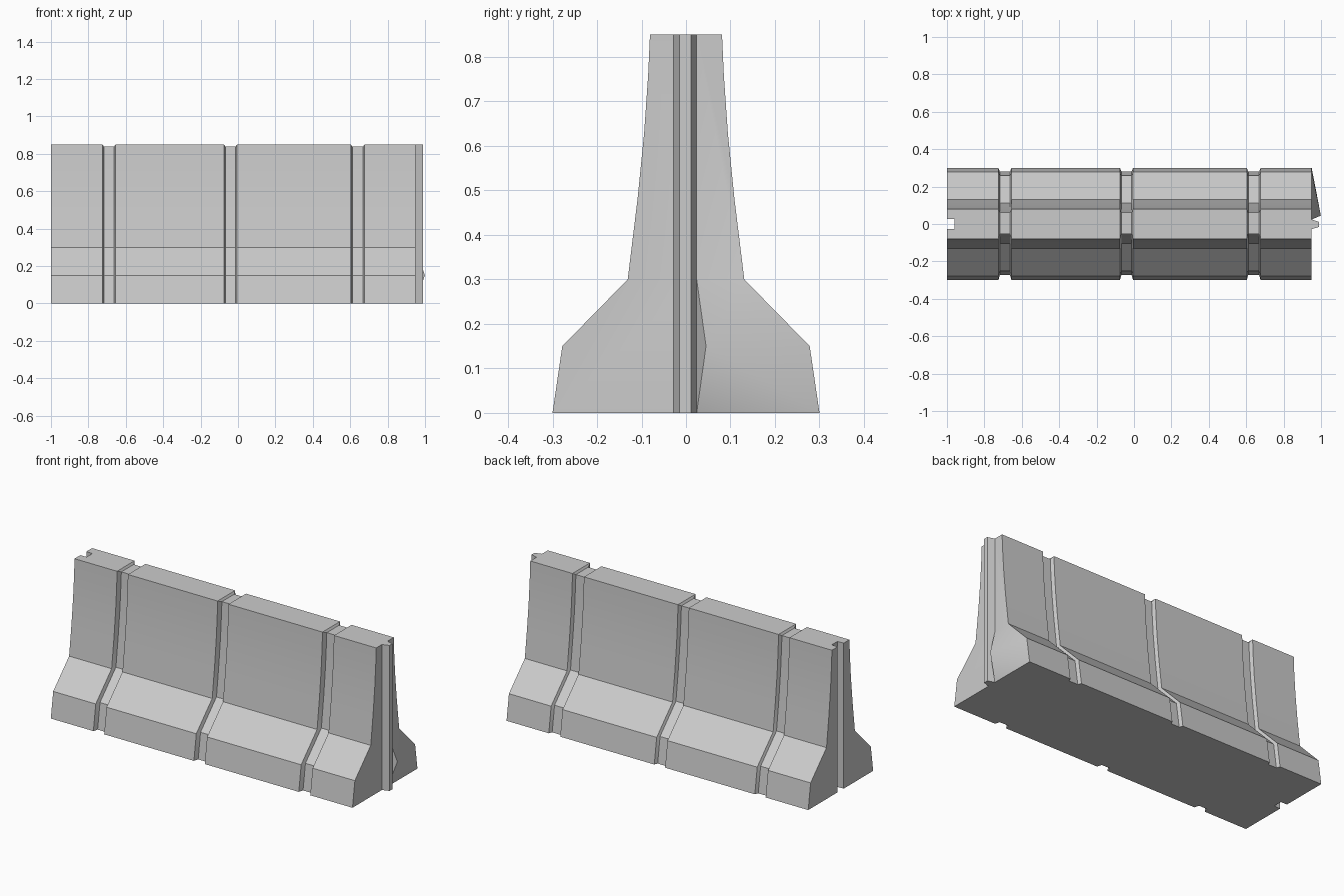
import bpy, bmesh

if "Cube" in bpy.data.objects:
    bpy.data.objects.remove(bpy.data.objects["Cube"])

SIDE = [(0.30, 0), (0.278, 0.15), (0.131, 0.30), (0.109, 0.48), (0.094, 0.63),
        (0.085, 0.76), (0.081, 0.85)]
KEY_Y = 0.024   # half width of the locking key
END = 0.95      # flat end of the body


def ring_points(inset):
    """Closed cross-section (y, z), sunk inwards where a band groove runs."""
    back, front, drop = (0.02, 0.028, 0.012) if inset else (0, 0, 0)
    top = 0.85 - drop
    pts = [(KEY_Y, 0)]
    pts += [(y - back, min(z, top)) for y, z in SIDE]
    pts += [(KEY_Y, top)]
    pts += [(-y + front, min(z, top)) for y, z in reversed(SIDE)]
    return pts


def make_object(name, bm):
    bmesh.ops.recalc_face_normals(bm, faces=bm.faces[:])
    mesh = bpy.data.meshes.new(name)
    bm.to_mesh(mesh)
    bm.free()
    obj = bpy.data.objects.new(name, mesh)
    bpy.context.collection.objects.link(obj)
    return obj


def prism(name, outline, z0, z1):
    """Extrude a plan outline (x, y) upwards."""
    bm = bmesh.new()
    low = [bm.verts.new((x, y, z0)) for x, y in outline]
    high = [bm.verts.new((x, y, z1)) for x, y in outline]
    bm.faces.new(low)
    bm.faces.new(high)
    for i in range(len(low)):
        j = (i + 1) % len(low)
        bm.faces.new((low[i], low[j], high[j], high[i]))
    return make_object(name, bm)


# Barrier body: cross-sections lofted along x with three sunken bands
sections = [(-1, False)]
for a, b in ((-0.725, -0.655), (-0.075, -0.005), (0.603, 0.677)):
    sections += [(a, False), (a + 0.008, True), (b - 0.008, True), (b, False)]
sections.append((END, False))

bm = bmesh.new()
rings = [[bm.verts.new((x, y, z)) for y, z in ring_points(s)] for x, s in sections]
for r0, r1 in zip(rings, rings[1:]):
    n = len(r0)
    for i in range(n):
        j = (i + 1) % n
        bm.faces.new((r0[i], r0[j], r1[j], r1[i]))
bm.faces.new(rings[0])

# Right end: flat front half, back half with a bulge at the foot
r = rings[-1]
k = len(SIDE) + 1                       # index of the top key vertex
mid = bm.verts.new((END, KEY_Y, 0.30))
apex = bm.verts.new((0.999, 0.045, 0.15))
bm.faces.new(r[k:] + [r[0], mid])
bm.faces.new(r[3:k + 1] + [mid])
loop = [r[0], r[1], r[2], r[3], mid]
for i in range(5):
    bm.faces.new((loop[i], loop[(i + 1) % 5], apex))
body = make_object("barrier_body", bm)

# Slot in the left end that receives the neighbouring key
cutter = prism("slot_cutter", [(-1.05, -0.03), (-0.96, -0.026),
                               (-0.96, 0.026), (-1.05, 0.03)], -0.1, 1.0)
cutter.hide_render = True
mod = body.modifiers.new("slot", 'BOOLEAN')
mod.operation = 'DIFFERENCE'
mod.solver = 'EXACT'
mod.object = cutter
bpy.context.view_layer.objects.active = body
body.select_set(True)
bpy.ops.object.modifier_apply(modifier=mod.name)
bpy.data.objects.remove(cutter)
bpy.ops.object.shade_smooth_by_angle(angle=0.5)

# Locking key on the right end
prism("locking_key", [(END, -0.028), (0.99, -0.015), (0.99, 0.011), (END, KEY_Y)], 0, 0.85)
